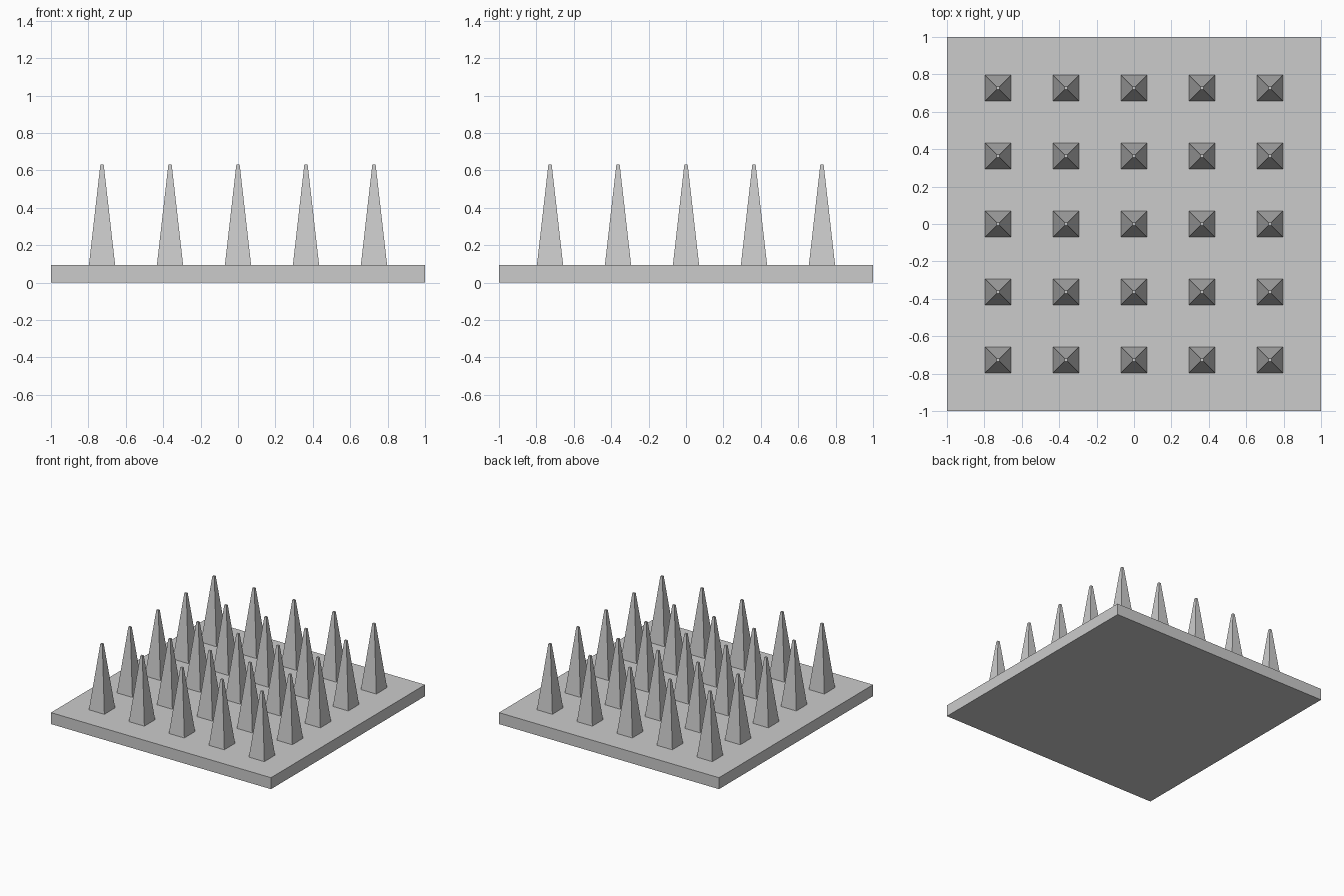
import bpy, math

if "Cube" in bpy.data.objects:
    bpy.data.objects.remove(bpy.data.objects["Cube"])

PLATE_TOP = 0.094
SPIKE_TOP = 0.63
SPACING = 0.3635
BASE_HALF = 0.07
TIP_HALF = 0.009

# Base plate
bpy.ops.mesh.primitive_cube_add(size=1, location=(0, 0, PLATE_TOP / 2))
plate = bpy.context.object
plate.name = "base_plate"
plate.scale = (2, 2, PLATE_TOP)
bpy.ops.object.transform_apply(location=False, rotation=False, scale=True)

# One four-sided blunt spike, sides aligned with the plate edges
bpy.ops.mesh.primitive_cone_add(
    vertices=4, radius1=BASE_HALF * math.sqrt(2), radius2=TIP_HALF * math.sqrt(2),
    depth=SPIKE_TOP - PLATE_TOP, rotation=(0, 0, math.pi / 4))
first = bpy.context.object
bpy.ops.object.transform_apply(location=False, rotation=True, scale=False)
spike_mesh = first.data
spike_mesh.name = "spike"
bpy.data.objects.remove(first)

# Five by five grid of spikes sharing the same mesh
for row in range(5):
    for col in range(5):
        spike = bpy.data.objects.new(f"spike_{row + 1}_{col + 1}", spike_mesh)
        spike.location = ((col - 2) * SPACING, (row - 2) * SPACING,
                          (PLATE_TOP + SPIKE_TOP) / 2)
        bpy.context.collection.objects.link(spike)
